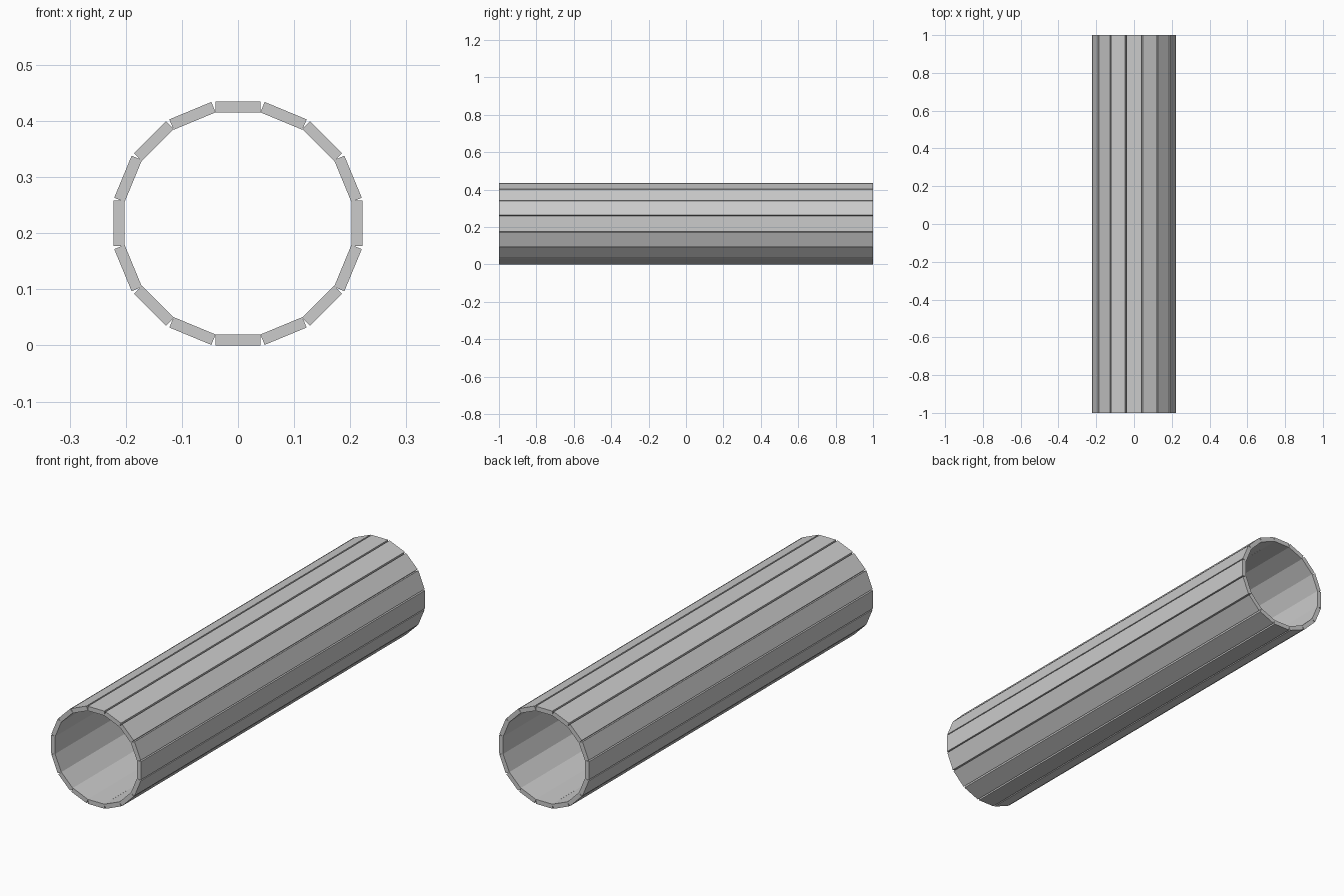
import bpy
from math import sin, cos, tau

if "Cube" in bpy.data.objects:
    bpy.data.objects.remove(bpy.data.objects["Cube"])

COUNT = 16
RX, RZ = 0.212, 0.2075        # slightly oval ring through the plank centres
CENTRE_Z = 0.2175
WIDTH, LENGTH, THICK = 0.081, 2.0, 0.02

# Flat planks arranged side by side into an open tube along y
for i in range(COUNT):
    a = tau * i / COUNT
    bpy.ops.mesh.primitive_cube_add(
        size=1,
        location=(RX * sin(a), 0, CENTRE_Z + RZ * cos(a)),
        rotation=(0, a, 0))
    plank = bpy.context.object
    plank.name = f"tube_plank_{i + 1:02d}"
    plank.scale = (WIDTH, LENGTH, THICK)
